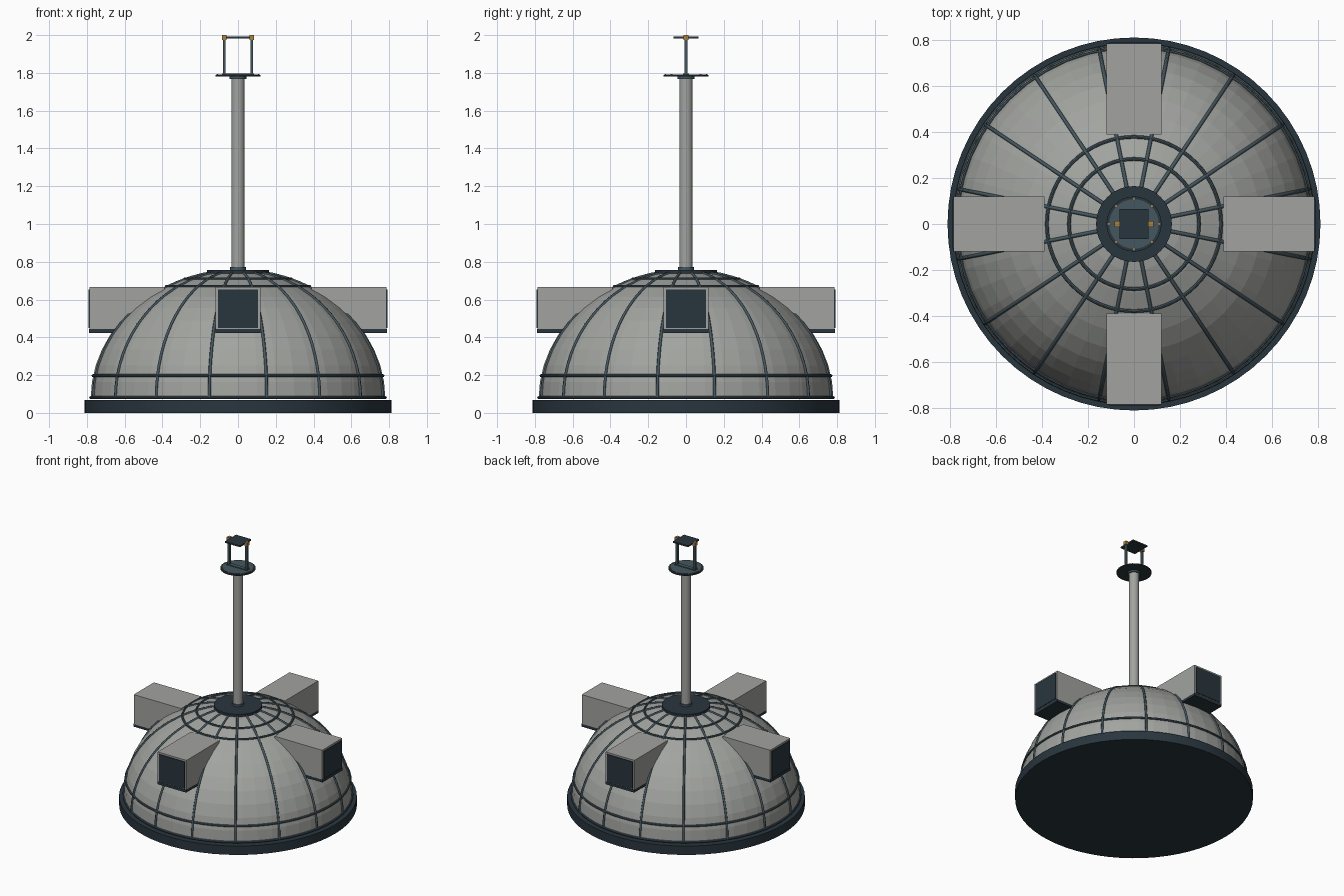
import bpy
from math import sin, cos, pi, asin, acos, radians

if "Cube" in bpy.data.objects:
    bpy.data.objects.remove(bpy.data.objects["Cube"])

A, B, Z0 = 0.78, 0.68, 0.075      # dome radius, height, base level


def material(name, rgb):
    m = bpy.data.materials.new(name)
    m.diffuse_color = (*rgb, 1)
    m.use_nodes = True
    m.node_tree.nodes["Principled BSDF"].inputs["Base Color"].default_value = m.diffuse_color
    return m


PANEL = material("panel_grey", (0.36, 0.37, 0.35))
DARK = material("dark_slate", (0.022, 0.036, 0.048))
STEEL = material("rib_steel", (0.06, 0.095, 0.115))
BRASS = material("brass", (0.40, 0.22, 0.05))


def finish(name, mat, smooth=False):
    o = bpy.context.object
    o.name = name
    o.data.materials.append(mat)
    if smooth:
        bpy.ops.object.shade_smooth_by_angle(angle=radians(35))
    return o


def cyl(name, r, z1, z2, mat, sides=32, x=0, y=0):
    bpy.ops.mesh.primitive_cylinder_add(vertices=sides, radius=r, depth=z2 - z1,
                                        location=(x, y, (z1 + z2) / 2))
    return finish(name, mat, True)


def box(name, lo, hi, mat, turn=0):
    c = [(a + b) / 2 for a, b in zip(lo, hi)]
    loc = (c[0] * cos(turn) - c[1] * sin(turn), c[0] * sin(turn) + c[1] * cos(turn), c[2])
    bpy.ops.mesh.primitive_cube_add(size=1, location=loc, rotation=(0, 0, turn))
    bpy.context.object.scale = [b - a for a, b in zip(lo, hi)]
    return finish(name, mat)


def dome_point(lat, ang):
    return (A * cos(lat) * cos(ang), A * cos(lat) * sin(ang), Z0 + B * sin(lat))


# Base plinth
cyl("base_plinth", 0.812, 0, 0.067, DARK, 64)

# Faceted dome shell: an elliptical profile spun round the axis
N, M = 48, 12
verts = [dome_point(j * pi / 2 / M, i * 2 * pi / N) for j in range(M) for i in range(N)]
verts.append((0, 0, Z0 + B))
faces = [(j * N + i, j * N + (i + 1) % N, (j + 1) * N + (i + 1) % N, (j + 1) * N + i)
         for j in range(M - 1) for i in range(N)]
faces += [((M - 1) * N + i, (M - 1) * N + (i + 1) % N, M * N) for i in range(N)]
faces.append(tuple(reversed(range(N))))
mesh = bpy.data.meshes.new("dome_shell")
mesh.from_pydata(verts, [], faces)
mesh.materials.append(PANEL)
bpy.context.collection.objects.link(bpy.data.objects.new("dome_shell", mesh))

# Meridian ribs
curve = bpy.data.curves.new("dome_ribs", "CURVE")
curve.dimensions = "3D"
curve.bevel_depth = 0.008
curve.bevel_resolution = 1
curve.materials.append(STEEL)
for k in range(16):
    s = curve.splines.new("POLY")
    s.points.add(16)
    for j, p in enumerate(s.points):
        p.co = (*dome_point(radians(81) * j / 16, (k + 0.5) * pi / 8), 1)
bpy.context.collection.objects.link(bpy.data.objects.new("dome_ribs", curve))

# Horizontal hoops
for n, lat in enumerate((radians(0.5), asin(0.122 / B), acos(0.379 / A), acos(0.283 / A))):
    bpy.ops.mesh.primitive_torus_add(major_segments=64, minor_segments=8,
                                     major_radius=A * cos(lat), minor_radius=0.008,
                                     location=(0, 0, Z0 + B * sin(lat)))
    finish(f"dome_hoop_{n}", STEEL, True)

# Four dormer housings, each with dark end panel and sill
for k in range(4):
    t = k * pi / 2
    box(f"dormer_{k}", (0.39, -0.12, 0.443), (0.785, 0.12, 0.666), PANEL, t)
    box(f"dormer_window_{k}", (0.77, -0.106, 0.45), (0.791, 0.106, 0.653), DARK, t)
    box(f"dormer_sill_{k}", (0.55, -0.12, 0.424), (0.788, 0.12, 0.445), DARK, t)

# Crown collar and mast
cyl("crown_collar", 0.165, 0.738, 0.757, DARK, 48)
cyl("mast_foot", 0.042, 0.755, 0.772, STEEL, 24)
cyl("mast", 0.035, 0.75, 1.775, PANEL, 24)
cyl("mast_head", 0.045, 1.768, 1.782, STEEL, 24)

# Mast platform with bolts
cyl("platform", 0.12, 1.78, 1.788, DARK, 32)
cyl("platform_top", 0.108, 1.786, 1.791, STEEL, 32)
for k in range(8):
    a = k * pi / 4
    cyl(f"platform_bolt_{k}", 0.005, 1.786, 1.793, BRASS, 8, 0.11 * cos(a), 0.11 * sin(a))

# Yoke posts carrying the tilting plate
box("yoke_foot", (-0.085, -0.015, 1.788), (0.085, 0.015, 1.797), STEEL)
for side, x in (("left", -0.073), ("right", 0.073)):
    box(f"yoke_post_{side}", (x - 0.007, -0.008, 1.788), (x + 0.007, 0.008, 1.98), STEEL)
    box(f"yoke_bearing_{side}", (x - 0.011, -0.014, 1.974), (x + 0.011, 0.014, 2.0), BRASS)
box("mirror_plate", (-0.063, -0.066, 1.982), (0.063, 0.066, 1.993), DARK)
